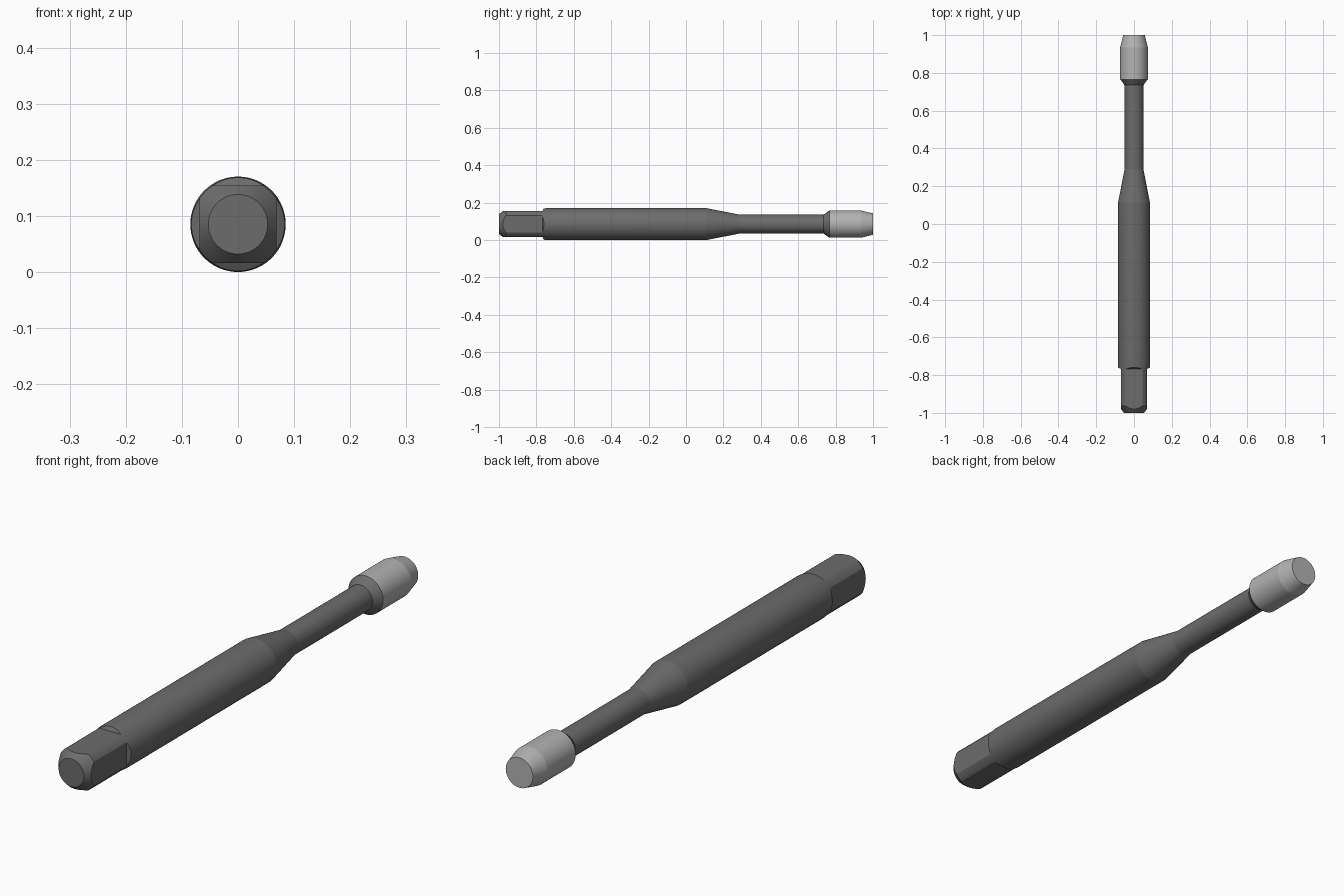
import bpy, bmesh, math

if "Cube" in bpy.data.objects:
    bpy.data.objects.remove(bpy.data.objects["Cube"])

AXIS_Z = 0.085
SEG = 64


def material(name, value):
    m = bpy.data.materials.new(name)
    m.diffuse_color = (value, value, value, 1)
    m.use_nodes = True
    m.node_tree.nodes["Principled BSDF"].inputs["Base Color"].default_value = m.diffuse_color
    return m


def make_object(name, bm):
    bmesh.ops.recalc_face_normals(bm, faces=bm.faces)
    mesh = bpy.data.meshes.new(name)
    bm.to_mesh(mesh)
    bm.free()
    ob = bpy.data.objects.new(name, mesh)
    ob.location.z = AXIS_Z
    bpy.context.collection.objects.link(ob)
    return ob


def lathe(name, profile):
    """Turn (y, radius) points around the y axis and cap both ends."""
    bm = bmesh.new()
    angles = [2 * math.pi * i / SEG for i in range(SEG)]
    rings = [[bm.verts.new((r * math.cos(a), y, r * math.sin(a))) for a in angles]
             for y, r in profile]
    for a, b in zip(rings, rings[1:]):
        for i in range(SEG):
            j = (i + 1) % SEG
            bm.faces.new((a[i], a[j], b[j], b[i]))
    bm.faces.new(rings[0])
    bm.faces.new(rings[-1])
    return make_object(name, bm)


def finish(ob, mat):
    bpy.ops.object.select_all(action='DESELECT')
    ob.select_set(True)
    bpy.context.view_layer.objects.active = ob
    for mod in list(ob.modifiers):
        bpy.ops.object.modifier_apply(modifier=mod.name)
    bpy.ops.object.shade_smooth_by_angle(angle=math.radians(9))
    ob.data.materials.clear()
    ob.data.materials.append(mat)


dark = material("dark_steel", 0.15)
light = material("light_steel", 0.45)

# Shank: chamfered drive end, thick body, taper, slim neck, flared collar
shank = lathe("shank", [
    (-1.0, 0.053), (-0.963, 0.0825), (-0.766, 0.0825), (-0.745, 0.085),
    (0.11, 0.085), (0.29, 0.05), (0.735, 0.05), (0.766, 0.073)])

# Four prisms that mill the square drive, with a sloped run-out
bm = bmesh.new()
section = [(-1.1, 0.069), (-0.768, 0.069), (-0.756, 0.09), (-0.756, 0.2), (-1.1, 0.2)]
for k in range(4):
    c, s = math.cos(k * math.pi / 2), math.sin(k * math.pi / 2)
    ends = [[bm.verts.new((x * c - z * s, y, x * s + z * c)) for y, z in section]
            for x in (-0.066, 0.066)]
    for e in ends:
        bm.faces.new(e)
    for i in range(5):
        j = (i + 1) % 5
        bm.faces.new((ends[0][i], ends[0][j], ends[1][j], ends[1][i]))
cutter = make_object("square_cutter", bm)
cutter.hide_render = True

cut = shank.modifiers.new("square_drive", 'BOOLEAN')
cut.operation = 'DIFFERENCE'
cut.solver = 'EXACT'
cut.object = cutter
bpy.context.view_layer.update()
finish(shank, dark)
bpy.data.objects.remove(cutter)

# Bright working tip with tapered lead
tip = lathe("cutting_tip", [(0.766, 0.073), (0.935, 0.073), (1.0, 0.057)])
finish(tip, light)
